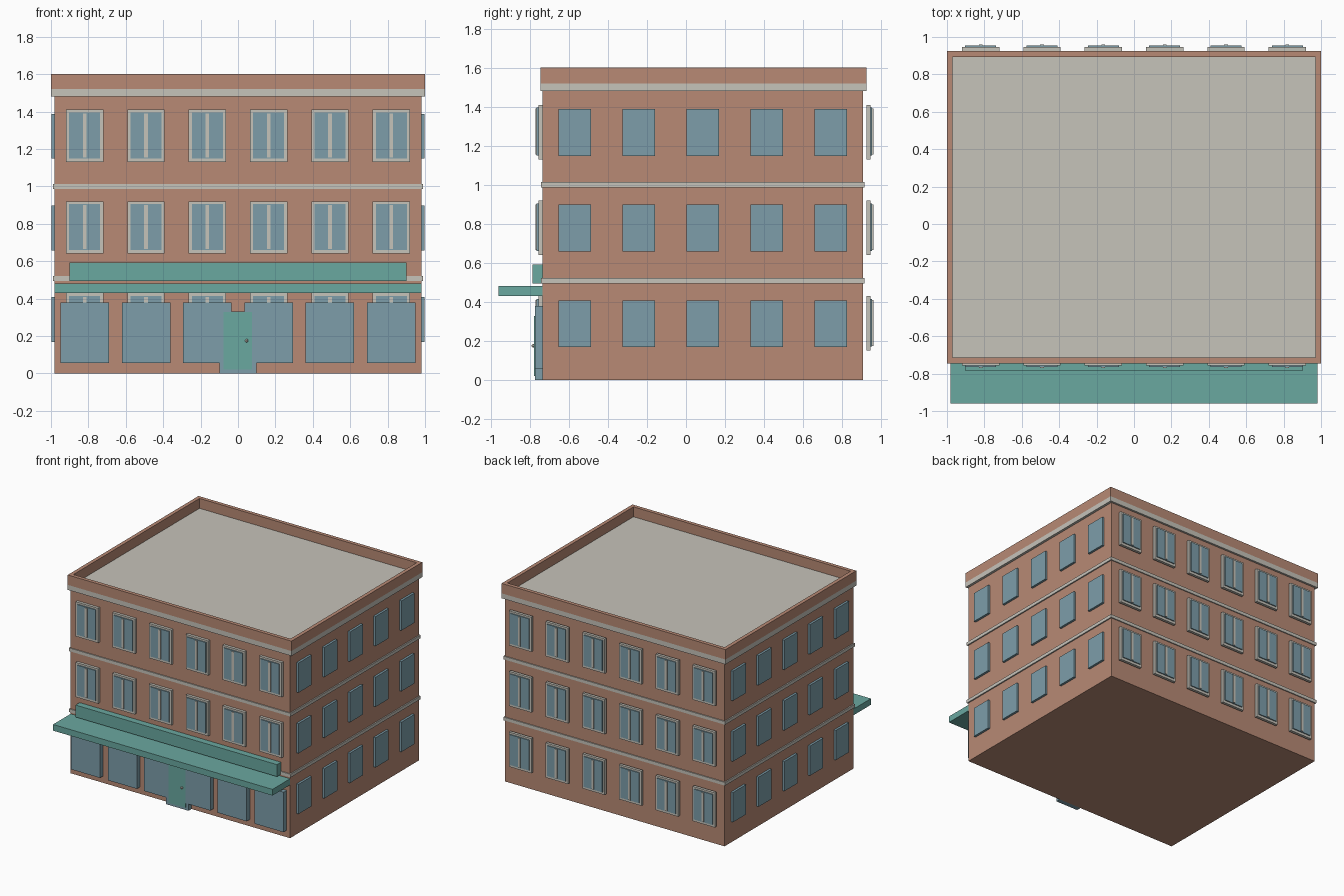
import bpy, bmesh
from mathutils import Matrix, Vector

cube = bpy.data.objects.get("Cube")
if cube:
    bpy.data.objects.remove(cube)


def material(name, rgb):
    col = [((c / 255 + 0.055) / 1.055) ** 2.4 for c in rgb] + [1]
    m = bpy.data.materials.new(name)
    m.use_nodes = True
    m.diffuse_color = col
    bsdf = m.node_tree.nodes["Principled BSDF"]
    bsdf.inputs["Base Color"].default_value = col
    bsdf.inputs["Roughness"].default_value = 0.8
    return m


BRICK = material("brick", (184, 138, 117))
TRIM = material("pale stone", (198, 195, 186))
GLASS = material("blue glass", (125, 158, 170))
GREEN = material("sea green", (106, 168, 160))


def finish(name, bm, mat):
    me = bpy.data.meshes.new(name)
    bm.to_mesh(me)
    bm.free()
    me.materials.append(mat)
    ob = bpy.data.objects.new(name, me)
    bpy.context.collection.objects.link(ob)
    return ob


def boxes(name, mat, spans):
    """One object from boxes, each given as (x0, x1, y0, y1, z0, z1)."""
    bm = bmesh.new()
    for x0, x1, y0, y1, z0, z1 in spans:
        size = Vector((abs(x1 - x0), abs(y1 - y0), abs(z1 - z0), 1))
        mid = Vector((x0 + x1, y0 + y1, z0 + z1)) / 2
        bmesh.ops.create_cube(bm, size=1, matrix=Matrix.Translation(mid) @ Matrix.Diagonal(size))
    return finish(name, bm, mat)


FRONT, BACK, SIDE = -0.735, 0.908, 0.98
STOREY, FLOORS = 0.49, range(3)

# Main block and string courses
boxes("brick_body", BRICK, [(-SIDE, SIDE, FRONT, BACK, 0, 1.49)])
boxes("string_courses", TRIM, [(-0.99, 0.99, FRONT - 0.008, BACK + 0.008, z, z + 0.026)
                               for z in (0.495, 0.987)])

# Roof slab, whose edge forms the cornice, and the parapet around it
y0, y1, t = FRONT - 0.01, BACK + 0.016, 0.03
boxes("roof_slab", TRIM, [(-1, 1, y0, y1, 1.48, 1.52)])
bm = bmesh.new()
outer = [(-1, y0), (1, y0), (1, y1), (-1, y1)]
inner = [(-1 + t, y0 + t), (1 - t, y0 + t), (1 - t, y1 - t), (-1 + t, y1 - t)]
rings = [[bm.verts.new((x, y, z)) for x, y in loop]
         for loop, z in ((outer, 1.52), (outer, 1.6), (inner, 1.6), (inner, 1.52))]
for a, b in zip(rings, rings[1:] + rings[:1]):
    for i in range(4):
        j = (i + 1) % 4
        bm.faces.new((a[i], a[j], b[j], b[i]))
bmesh.ops.recalc_face_normals(bm, faces=bm.faces)
finish("parapet", bm, BRICK)


# Framed windows on the front and back
def framed_windows(label, y, out):
    frames, panes, bars = [], [], []
    for floor in FLOORS:
        z = 0.15 + floor * STOREY
        for col in range(6):
            x = (col - 2.5) * 0.328
            frames.append((x - 0.1, x + 0.1, y, y + out * 0.022, z, z + 0.28))
            panes.append((x - 0.083, x + 0.083, y, y + out * 0.03, z + 0.02, z + 0.265))
            bars.append((x - 0.01, x + 0.01, y, y + out * 0.036, z + 0.025, z + 0.26))
    boxes(label + "_window_frames", TRIM, frames)
    boxes(label + "_window_panes", GLASS, panes)
    boxes(label + "_window_mullions", TRIM, bars)


framed_windows("front", FRONT + 0.006 - 0.006, -1)
framed_windows("back", BACK + 0.016, 1)

# Plain windows on both sides
for label, s in (("left", 1), ("right", -1)):
    spans = []
    for floor in FLOORS:
        z = 0.168 + floor * STOREY
        for col in range(5):
            y = (FRONT + BACK) / 2 + (col - 2) * 0.328
            spans.append((s * 0.97, s * 0.998, y - 0.083, y + 0.083, z, z + 0.24))
    boxes(label + "_side_windows", GLASS, spans)

# Shop windows, mirrored about the door
shop = []
for s in (-1, 1):
    for near in (0.035, 0.36, 0.69):
        shop.append((s * near, s * (near + 0.26), FRONT, -0.775, 0.055, 0.378))
boxes("shop_windows", GLASS, shop)

# Entrance
boxes("door_surround", GLASS, [(-0.1, 0.1, FRONT, -0.773, 0, 0.33)])
boxes("door", GREEN, [(-0.077, 0.075, FRONT, -0.779, 0.02, 0.328)])
bm = bmesh.new()
bmesh.ops.create_icosphere(bm, subdivisions=2, radius=0.009,
                           matrix=Matrix.Translation((0.046, -0.783, 0.175)))
finish("door_knob", bm, TRIM)

# Canopy and blank sign board
boxes("canopy", GREEN, [(-SIDE, SIDE, -0.96, FRONT, 0.43, 0.48)])
boxes("sign_board", GREEN, [(-0.9, 0.9, -0.787, FRONT, 0.495, 0.592)])
